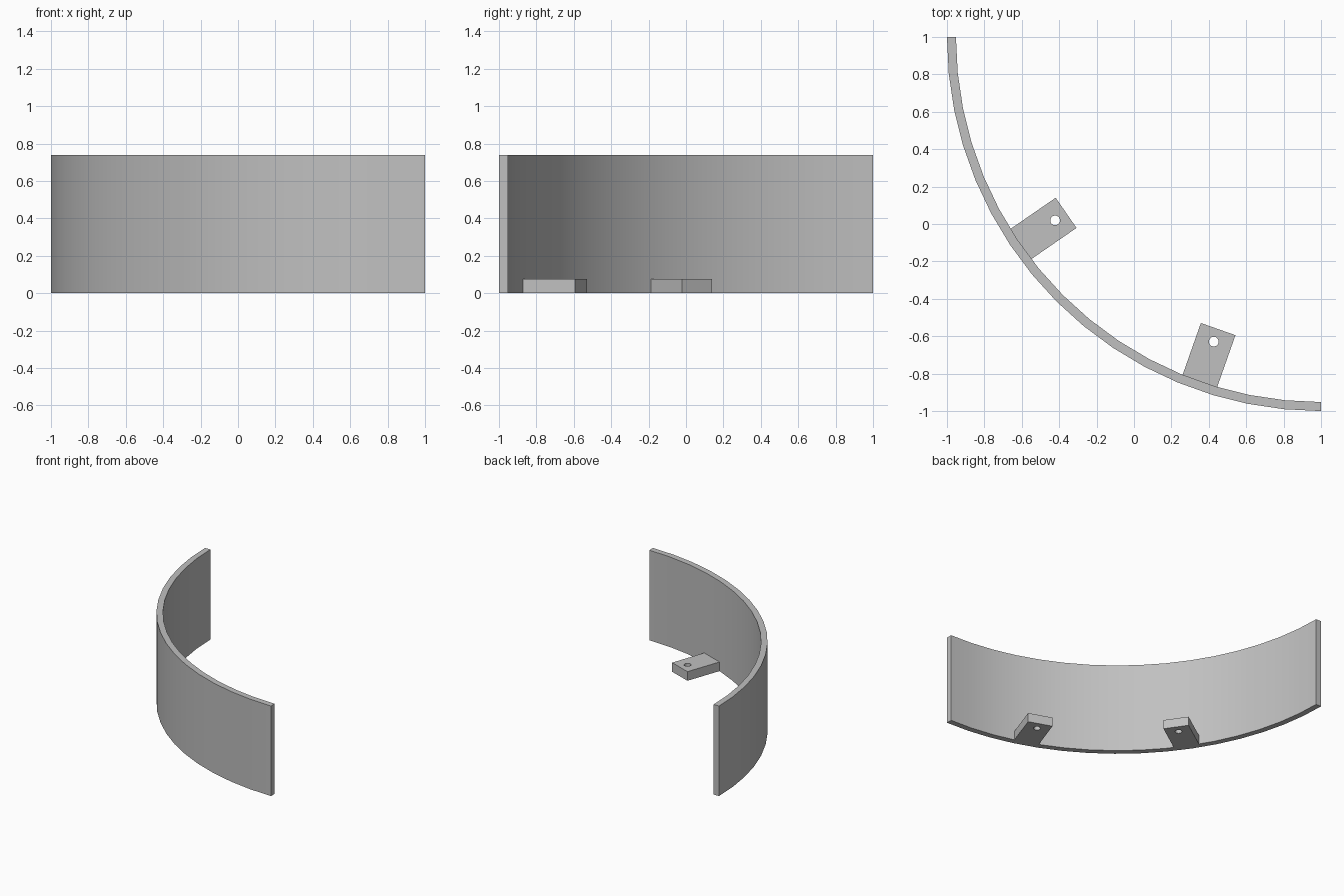
import bpy, bmesh
from math import radians, cos, sin, pi
from mathutils import Matrix, Vector

if "Cube" in bpy.data.objects:
    bpy.data.objects.remove(bpy.data.objects["Cube"])

CENTRE = Vector((1, 1, 0))
OUTER, INNER, HEIGHT, SEGMENTS = 2.0, 1.952, 0.74, 16
TAB_WIDTH, TAB_HEIGHT, TAB_END = 0.196, 0.075, 1.656
HOLE_DISTANCE, HOLE_RADIUS = 1.727, 0.026

grey = bpy.data.materials.new("plain grey")
grey.use_nodes = True
colour = (0.53, 0.53, 0.53, 1)
grey.diffuse_color = colour
grey.node_tree.nodes["Principled BSDF"].inputs["Base Color"].default_value = colour


def add_object(name, bm):
    bmesh.ops.recalc_face_normals(bm, faces=bm.faces)
    mesh = bpy.data.meshes.new(name)
    bm.to_mesh(mesh)
    bm.free()
    mesh.materials.append(grey)
    obj = bpy.data.objects.new(name, mesh)
    bpy.context.collection.objects.link(obj)
    return obj


def prism(name, outline, height, base=0.0):
    """Extrude a flat outline straight up."""
    bm = bmesh.new()
    face = bm.faces.new([bm.verts.new((x, y, base)) for x, y in outline])
    top = bmesh.ops.extrude_face_region(bm, geom=[face])["geom"]
    verts = [v for v in top if isinstance(v, bmesh.types.BMVert)]
    bmesh.ops.translate(bm, verts=verts, vec=(0, 0, height))
    return add_object(name, bm)


def arc(radius):
    angles = [pi + pi / 2 * i / SEGMENTS for i in range(SEGMENTS + 1)]
    return [(CENTRE.x + radius * cos(a), CENTRE.y + radius * sin(a)) for a in angles]


# Curved wall: a quarter ring
wall = prism("curved_wall", arc(OUTER) + arc(INNER)[::-1], HEIGHT)
bpy.context.view_layer.objects.active = wall
wall.select_set(True)
bpy.ops.object.shade_smooth_by_angle(angle=radians(30))
wall.select_set(False)


# Mounting tabs: radial blocks on the inside of the wall, each with a through hole
def mounting_tab(name, degrees):
    half = TAB_WIDTH / 2
    root = (INNER + OUTER) / 2 - 0.01
    tab = prism(name, [(TAB_END, -half), (root, -half), (root, half), (TAB_END, half)],
                TAB_HEIGHT)
    hole = [(HOLE_DISTANCE + HOLE_RADIUS * cos(2 * pi * i / 24),
             HOLE_RADIUS * sin(2 * pi * i / 24)) for i in range(24)]
    cutter = prism(name + "_hole_cutter", hole, TAB_HEIGHT * 3, -TAB_HEIGHT)
    cutter.hide_render = True
    cutter.hide_viewport = True
    place = Matrix.Translation(CENTRE) @ Matrix.Rotation(radians(degrees), 4, "Z")
    tab.matrix_world = place
    cutter.matrix_world = place
    cut = tab.modifiers.new("hole", "BOOLEAN")
    cut.operation = "DIFFERENCE"
    cut.solver = "EXACT"
    cut.object = cutter


mounting_tab("right_mounting_tab", 214.6)
mounting_tab("left_mounting_tab", 250.6)
